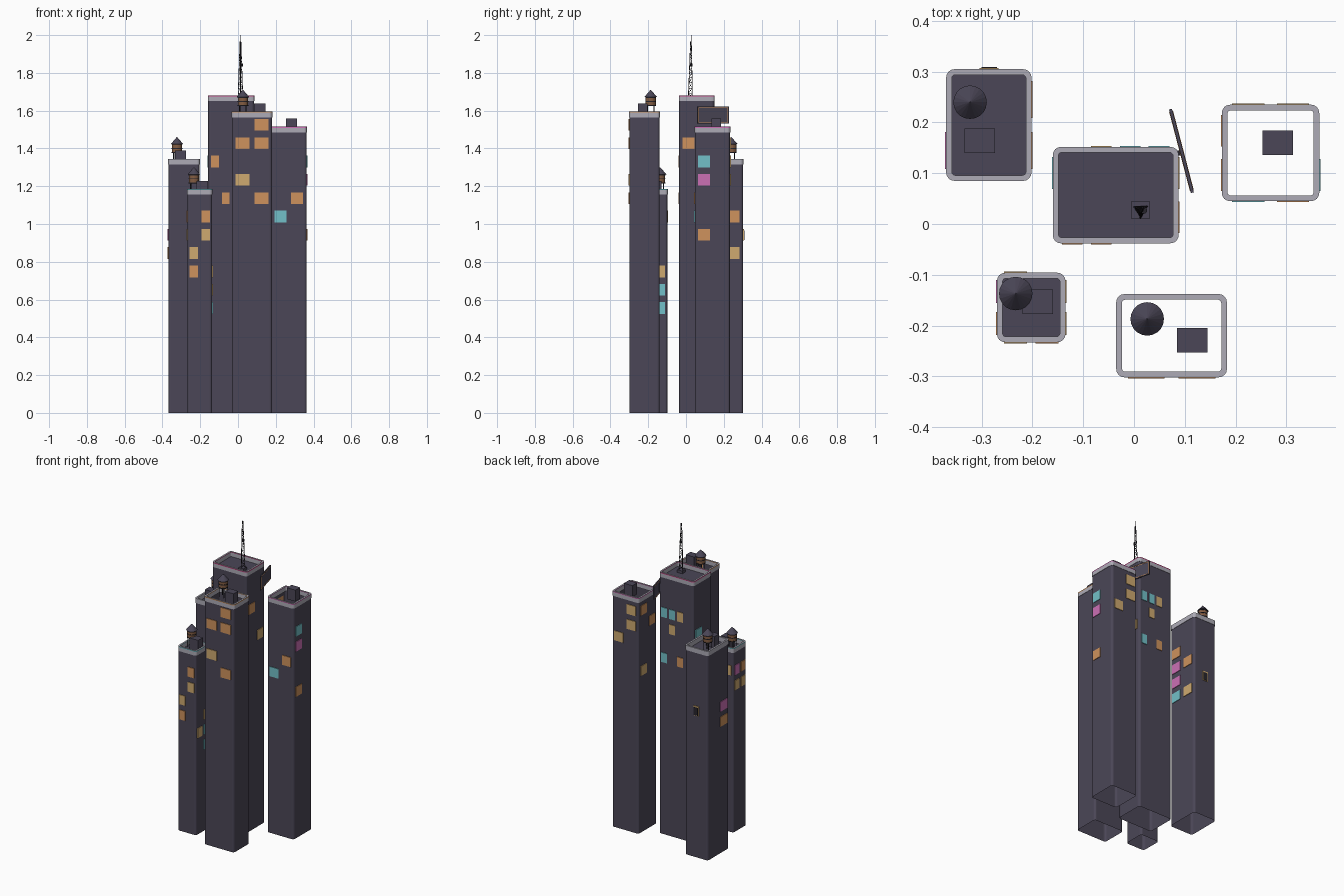
import bpy, bmesh, math
from mathutils import Vector

cube = bpy.data.objects.get("Cube")
if cube:
    bpy.data.objects.remove(cube, do_unlink=True)


def material(name, rgb):
    mat = bpy.data.materials.new(name)
    mat.use_nodes = True
    mat.diffuse_color = (*rgb, 1)
    mat.node_tree.nodes["Principled BSDF"].inputs["Base Color"].default_value = (*rgb, 1)
    return mat


MATS = {
    "wall": material("dark wall", (0.07, 0.062, 0.095)),
    "parapet": material("pale parapet", (0.42, 0.41, 0.47)),
    "orange": material("orange light", (0.62, 0.29, 0.11)),
    "yellow": material("yellow light", (0.62, 0.4, 0.16)),
    "teal": material("teal light", (0.17, 0.53, 0.58)),
    "pink": material("pink light", (0.6, 0.16, 0.46)),
    "magenta": material("magenta neon", (0.6, 0.06, 0.25)),
    "wood": material("tank wood", (0.23, 0.11, 0.055)),
    "metal": material("black metal", (0.02, 0.018, 0.025)),
}


def finish(name, bm, *mats):
    bmesh.ops.recalc_face_normals(bm, faces=bm.faces)
    mesh = bpy.data.meshes.new(name)
    bm.to_mesh(mesh)
    bm.free()
    for m in mats:
        mesh.materials.append(MATS[m])
    obj = bpy.data.objects.new(name, mesh)
    bpy.context.collection.objects.link(obj)
    return obj


def box(name, lo, hi, mat):
    bm = bmesh.new()
    lo, hi = Vector(lo), Vector(hi)
    bmesh.ops.create_cube(bm, size=1)
    for v in bm.verts:
        v.co = (lo + hi) / 2 + v.co * (hi - lo)
    return finish(name, bm, mat)


def add_cone(bm, centre, z0, z1, r0, r1, sides=20, index=0):
    made = bmesh.ops.create_cone(bm, cap_ends=True, segments=sides, radius1=r0,
                                 radius2=r1, depth=z1 - z0)["verts"]
    bmesh.ops.translate(bm, verts=made, vec=(centre[0], centre[1], (z0 + z1) / 2))
    for f in {f for v in made for f in v.link_faces}:
        f.material_index = index


def add_rod(bm, a, b, r):
    a, b = Vector(a), Vector(b)
    made = bmesh.ops.create_cone(bm, cap_ends=True, segments=4, radius1=r,
                                 radius2=r, depth=(b - a).length)["verts"]
    turn = (b - a).to_track_quat("Z", "Y")
    for v in made:
        v.co = turn @ v.co + (a + b) / 2


def rounded_loop(bm, area, inset, radius, z, steps=4):
    """Ring of vertices around a rectangle with rounded corners."""
    x0, x1, y0, y1 = area
    hx, hy = (x1 - x0) / 2 - inset - radius, (y1 - y0) / 2 - inset - radius
    ring = []
    for corner, (sx, sy) in enumerate(((1, 1), (-1, 1), (-1, -1), (1, -1))):
        for i in range(steps + 1):
            a = math.pi / 2 * (corner + i / steps)
            ring.append(bm.verts.new(((x0 + x1) / 2 + sx * hx + radius * math.cos(a),
                                      (y0 + y1) / 2 + sy * hy + radius * math.sin(a), z)))
    return ring


def bridge(bm, a, b, index=0):
    for i in range(len(a)):
        j = (i + 1) % len(a)
        bm.faces.new((a[i], a[j], b[j], b[i])).material_index = index


def tower_shell(name, area, top, neon, roofed):
    # walls, open at the foot
    bm = bmesh.new()
    foot = rounded_loop(bm, area, 0.002, 0.014, 0)
    head = rounded_loop(bm, area, 0.002, 0.014, top - 0.03)
    bridge(bm, foot, head)
    if roofed:
        bm.faces.new(head)
    finish(name + "_walls", bm, "wall")
    # parapet with a neon line around its upper edge
    bm = bmesh.new()
    outer = [(0, 0.016, top - d) for d in (0.03, 0.006, 0)]
    inner = [(0.011, 0.007, top - d) for d in (0, 0.004, 0.03)]
    rings = [rounded_loop(bm, area, *p) for p in outer + inner]
    for i, ring in enumerate(rings):
        bridge(bm, ring, rings[(i + 1) % len(rings)], 1 if i in (1, 3) else 0)
    finish(name + "_parapet", bm, "parapet", neon)


def window(name, area, face, colour, column, columns, row):
    x0, x1, y0, y1 = area
    across_x = face in ("front", "back")
    lo, hi = (x0, x1) if across_x else (y0, y1)
    pitch = (hi - lo) / columns * 0.92
    u = (lo + hi) / 2 + (column - (columns - 1) / 2) * pitch
    w, z = pitch * 0.36, 0.555 + 0.097 * row
    plane = {"front": y0, "back": y1, "left": x0, "right": x1}[face]
    spans = [(u - w, u + w), (plane - 0.002, plane + 0.002)]
    if not across_x:
        spans.reverse()
    (ax, bx), (ay, by) = spans
    box(f"{name}_{face}_window", (ax, ay, z - 0.031), (bx, by, z + 0.031), colour)


def water_tank(name, x, y, top):
    bm = bmesh.new()
    add_cone(bm, (x, y), top + 0.032, top + 0.08, 0.027, 0.027)
    for h in (0.03, 0.052, 0.072):
        add_cone(bm, (x, y), top + h, top + h + 0.005, 0.0285, 0.0285, index=1)
    add_cone(bm, (x, y), top + 0.078, top + 0.115, 0.033, 0.001, index=2)
    for sx in (-1, 1):
        for sy in (-1, 1):
            add_cone(bm, (x + sx * 0.017, y + sy * 0.017), top - 0.03, top + 0.032,
                     0.003, 0.003, 4, 1)
    finish(name + "_water_tank", bm, "wood", "metal", "wall")


# name: footprint, top, neon colour, roofed, tank place, roof hut place
TOWERS = {
    "back_left_tower": ((-0.37, -0.202, 0.085, 0.305), 1.345, "parapet", True,
                        (-0.323, 0.24), (-0.304, 0.164)),
    "central_tower": ((-0.16, 0.088, -0.038, 0.152), 1.68, "magenta", True, None, None),
    "right_tower": ((0.173, 0.365, 0.045, 0.235), 1.515, "pink", False,
                    None, (0.283, 0.16)),
    "front_tower": ((-0.035, 0.183, -0.302, -0.138), 1.595, "orange", False,
                    (0.026, -0.187), (0.115, -0.229)),
    "front_left_tower": ((-0.27, -0.135, -0.233, -0.096), 1.185, "teal", True,
                         (-0.233, -0.137), (-0.19, -0.153)),
}

# lit windows per wall: column count, then colour, column and floor
WINDOWS = {
    "back_left_tower": {
        "right": (2, "orange 0 6, pink 0 5, pink 0 4, teal 0 3, orange 1 5, yellow 1 3"),
        "back": (3, "yellow 1 4"),
        "left": (2, "pink 0 4, orange 0 3")},
    "central_tower": {
        "front": (4, "orange 0 8, orange 1 6"),
        "right": (2, "orange 0 9, yellow 1 7"),
        "back": (4, "teal 3 9, teal 2 9, yellow 1 9, yellow 2 8, teal 3 6, orange 1 6"),
        "left": (2, "teal 1 8")},
    "right_tower": {
        "front": (2, "orange 1 6, teal 0 5"),
        "right": (2, "teal 0 8, pink 0 7, orange 0 4"),
        "back": (2, "yellow 0 9, yellow 0 8, yellow 1 7"),
        "left": (2, "orange 1 9, orange 0 8, yellow 1 5")},
    "front_tower": {
        "front": (2, "orange 1 10, orange 0 9, orange 1 9, yellow 0 7, orange 1 6")},
    "front_left_tower": {
        "front": (2, "orange 1 5, yellow 1 4, yellow 0 3, orange 0 2"),
        "right": (2, "yellow 1 2, teal 1 1, teal 1 0, yellow 0 1"),
        "back": (2, "yellow 0 5"),
        "left": (2, "pink 1 5, orange 0 5, yellow 1 4, yellow 0 4")},
}

for name, (area, top, neon, roofed, tank, hut) in TOWERS.items():
    tower_shell(name, area, top, neon, roofed)
    for face, (columns, lit) in WINDOWS[name].items():
        for entry in lit.split(", "):
            colour, column, row = entry.split()
            window(name, area, face, colour, int(column), columns, int(row))
    if tank:
        water_tank(name, *tank, top)
    if hut:
        box(name + "_roof_hut", (hut[0] - 0.03, hut[1] - 0.024, top - 0.03),
            (hut[0] + 0.03, hut[1] + 0.024, top + 0.043), "wall")

# small cooling unit under the rear window
box("cooling_unit", (-0.3, 0.303, 0.915), (-0.27, 0.309, 0.965), "metal")

# lattice mast on its plinth
mx, my, base, tip = 0.013, 0.027, 1.665, 1.965
box("mast_plinth", (-0.005, 0.01, 1.65), (0.031, 0.045, 1.668), "wall")
bm = bmesh.new()
levels = 11
rings = []
for k in range(levels + 1):
    t = k / levels
    r = 0.015 * (1 - t) + 0.003 * t
    rings.append([(mx + r * math.cos(a), my + r * math.sin(a), base + (tip - base) * t)
                  for a in (math.radians(150 + 120 * i) for i in range(3))])
for low, high in zip(rings, rings[1:]):
    for i in range(3):
        j = (i + 1) % 3
        add_rod(bm, low[i], high[i], 0.0018)
        add_rod(bm, low[i], high[j], 0.001)
        add_rod(bm, high[i], high[j], 0.001)
add_rod(bm, (mx, my, tip), (mx, my, 2), 0.0012)
add_cone(bm, (mx + 0.006, my), 1.835, 1.85, 0.007, 0.007, 10)
finish("lattice_mast", bm, "metal")

# billboard held out from the rear corner of the central tower
ends = Vector((0.072, 0.226, 0)), Vector((0.115, 0.062, 0))
middle = (ends[0] + ends[1]) / 2
angle = math.atan2(ends[1].y - ends[0].y, ends[1].x - ends[0].x)


def board_part(name, u, z, half_u, half_z, depth, mat):
    part = box(name, (u - half_u, -depth, z - half_z), (u + half_u, depth, z + half_z), mat)
    part.location = middle
    part.rotation_euler.z = angle


board_part("billboard_panel", 0, 1.577, 0.085, 0.045, 0.003, "wall")
for side in (-1, 1):
    board_part("billboard_long_trim", 0, 1.577 + side * 0.039, 0.08, 0.0015, 0.004, "orange")
    board_part("billboard_short_trim", side * 0.079, 1.577, 0.0015, 0.039, 0.004, "orange")
box("billboard_bracket", (0.08, 0.135, 1.55), (0.095, 0.145, 1.6), "metal")
